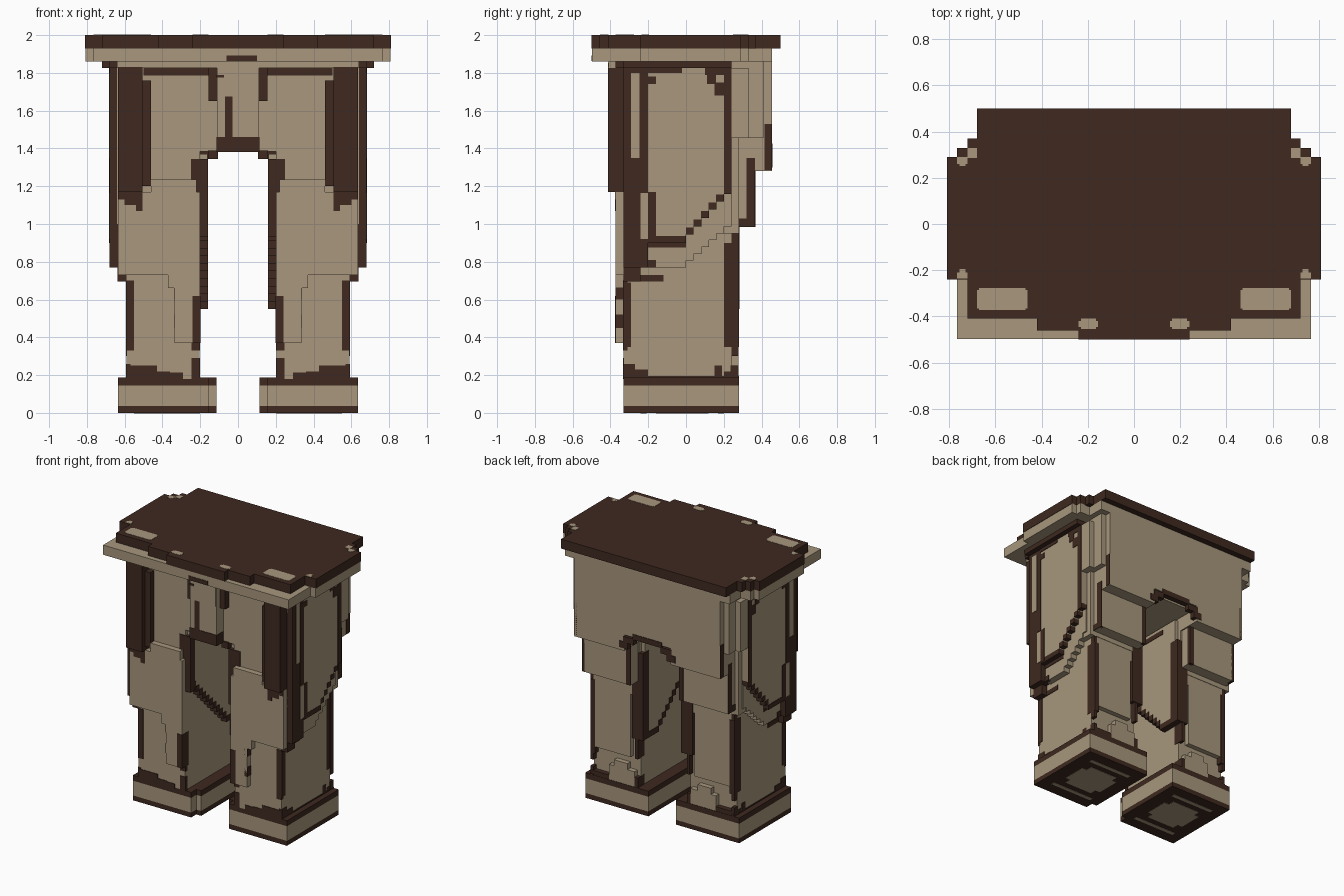
import bpy
import bmesh


def material(name, color):
    m = bpy.data.materials.new(name)
    m.diffuse_color = (*color, 1)
    return m


TAN = material("tan cloth", (0.392, 0.313, 0.207))
BROWN = material("dark brown trim", (0.049, 0.022, 0.014))
E = 0.004  # thickness of painted plates


def finish(name, bm, mat, mirror):
    me = bpy.data.meshes.new(name)
    bmesh.ops.recalc_face_normals(bm, faces=bm.faces)
    bm.to_mesh(me)
    bm.free()
    me.materials.append(mat)
    ob = bpy.data.objects.new(name, me)
    bpy.context.collection.objects.link(ob)
    if mirror:
        mod = ob.modifiers.new("mirror", 'MIRROR')
        mod.use_mirror_merge = False


def boxes(name, mat, items, mirror=True):
    """Each item is x0, x1, y0, y1, z0, z1."""
    bm = bmesh.new()
    for x0, x1, y0, y1, z0, z1 in items:
        vs = bmesh.ops.create_cube(bm, size=1)["verts"]
        for v in vs:
            v.co = (x1 if v.co.x > 0 else x0, y1 if v.co.y > 0 else y0,
                    z1 if v.co.z > 0 else z0)
    finish(name, bm, mat, mirror)


def slab(name, mat, half, z0, z1):
    """Extrude a symmetric outline given by its right half."""
    bm = bmesh.new()
    pts = half + [(-x, y) for x, y in reversed(half)]
    f = bm.faces.new([bm.verts.new((x, y, z0)) for x, y in pts])
    top = bmesh.ops.extrude_face_region(bm, geom=[f])["geom"]
    for v in top:
        if isinstance(v, bmesh.types.BMVert):
            v.co.z = z1
    # close the underside if the extrusion consumed it
    bmesh.ops.holes_fill(bm, edges=[e for e in bm.edges if e.is_boundary], sides=0)
    finish(name, bm, mat, False)


def side(name, mat, x, items):
    """Thin plates on an outward side face: y0, y1, z0, z1."""
    boxes(name, mat, [(x - 0.02, x + E, *i) for i in items])


def front(name, mat, y, items):
    """Thin plates on a front face: x0, x1, z0, z1."""
    boxes(name, mat, [(a, b, y - E, y + 0.02, c, d) for a, b, c, d in items])


def back(name, mat, y, items):
    boxes(name, mat, [(a, b, y - 0.02, y + E, c, d) for a, b, c, d in items])


# Waist: dark lid over a tan band
slab("waist_lid", BROWN, [(.24, -.5), (.24, -.46), (.42, -.46), (.42, -.41), (.72, -.41),
     (.72, -.24), (.81, -.24), (.81, .29), (.765, .29), (.765, .33), (.72, .33),
     (.72, .37), (.68, .37), (.68, .5)], 1.93, 2.0)
slab("waist_band", TAN, [(.765, -.497), (.765, -.24), (.807, -.24), (.807, .29), (.765, .29),
     (.765, .33), (.68, .33), (.68, .455)], 1.86, 1.932)
Z = (1.98, 2.002)
boxes("lid_patches", TAN, [
    (.46, .68, -.365, -.285, *Z), (.47, .67, -.373, -.276, *Z),
    (.155, .24, -.445, -.42, *Z), (.165, .23, -.455, -.41, *Z),
    (.72, .765, -.235, -.21, *Z), (.73, .755, -.21, -.195, *Z),
    (.72, .765, .26, .29, *Z), (.73, .755, .25, .26, *Z), (.68, .72, .285, .33, *Z)])
boxes("under_band", TAN, [(-.64, .64, -.41, .40, 1.825, 1.865)], False)
boxes("under_band_ends", BROWN, [(.62, .72, -.33, .24, 1.825, 1.865),
                                 (.6, .68, -.372, -.32, 1.825, 1.865)])
front("band_shadow_strip", BROWN, -.33, [(.11, .5, 1.785, 1.826)])

# Hips and seat
boxes("hip_core", TAN, [(-.2, .2, -.33, .40, 1.385, 1.85)], False)
boxes("seat_panel", TAN, [(-.2, .2, .2, .455, 1.40, 1.865)], False)
boxes("seat_sides", TAN, [(.19, .6, .2, .455, 1.28, 1.865), (.55, .64, .2, .41, 1.455, 1.865),
                          (.55, .68, .2, .33, 1.455, 1.825)])
boxes("seat_arch_trim", BROWN, [(0, .12, .42, .459, 1.385, 1.425),
                                (.11, .2, .42, .459, 1.345, 1.39),
                                (.16, .23, .42, .459, 1.3, 1.35),
                                (.11, .2, -.30, -.26, 1.345, 1.39)])
side("seat_edge_trim", BROWN, .6, [(.415, .455, 1.285, 1.53)])

# Front flap with its buckle
boxes("front_flap", TAN, [(-.11, .11, -.408, -.3, 1.385, 1.865)], False)
boxes("buckle", TAN, [(-.075, .105, -.414, -.38, 1.675, 1.855)], False)
boxes("flap_trim", BROWN, [
    (-.113, .113, -.412, -.3, 1.38, 1.46), (-.07, -.03, -.412, -.3, 1.46, 1.68),
    (-.06, .1, -.5, -.48, 1.862, 1.893), (-.113, -.07, -.412, -.33, 1.775, 1.79)], False)
boxes("flap_side_trim", BROWN, [(.105, .155, -.372, -.3, 1.65, 1.83),
                                (.105, .16, -.345, -.3, 1.345, 1.39)])

# Thighs and shins
boxes("thigh", TAN, [(.2, .64, -.33, .24, 1.0, 1.85), (.19, .63, .2, .28, .95, 1.85)])
boxes("thigh_back", TAN, [(.2, .6, .2, .365, .985, 1.45)])
boxes("shin", TAN, [(.205, .59, -.33, .24, .18, 1.02)])
boxes("shin_back_panels", TAN, [(.265, .588, .2, .277, .4, 1.0), (.205, .59, .2, .277, .87, 1.0),
                                (.23, .44, .2, .277, .18, .3), (.29, .4, .2, .277, .29, .345)])
boxes("knee_guard", TAN, [(.2, .635, -.372, -.3, .73, 1.17), (.22, .46, -.372, -.3, 1.16, 1.235),
                          (.2, .335, -.372, -.3, .37, .74), (.33, .37, -.372, -.3, .66, .74)])

# Inner leg panel: bottom edge steps down toward the back
inner, inner_edge = [], []
for i in range(15):
    y0 = -.31 + .04 * i
    z0 = max(.55, .95 - .04 * i)
    if y0 < .23:
        inner.append((.162, .25, y0, y0 + .041, z0 + .04, 1.37))
        inner_edge.append((.158, .25, y0, y0 + .041, z0, z0 + .042))
boxes("inner_panel", TAN, inner)
boxes("inner_panel_edge", BROWN, inner_edge + [
    (.158, .25, -.335, -.28, .93, 1.345), (.158, .25, -.28, .12, 1.31, 1.345),
    (.158, .25, .21, .282, .55, 1.2)])
boxes("shin_front_inner_trim", BROWN, [(.198, .24, -.375, -.3, .37, .62)])

# Dark corner columns along the outside front
boxes("corner_column", BROWN, [(.505, .635, -.412, -.3, 1.17, 1.83),
                               (.46, .51, -.375, -.3, 1.2, 1.76),
                               (.6, .68, -.33, -.2, .77, 1.83),
                               (.58, .638, -.33, -.24, .695, .79)])
front("corner_column_points", BROWN, -.372, [
    (.505, .6, 1.1, 1.18), (.505, .54, 1.07, 1.11), (.6, .635, 1.13, 1.18)])

# Stepped outer panel: two layers rising to the back
N = 11
outer, edge, under = [], [], []
for i in range(N):
    y0 = -.2 + .04 * i
    z0 = .905 + max(0, i - 4) * .044
    outer.append((.6, .68, y0, y0 + .041, z0 + .03, 1.827))
    edge.append((.6, .682, y0, y0 + .041, z0 - .005, z0 + .032))
    z1 = .77 + max(0, i - 4) * .036
    under.append((.55, .64, y0, y0 + .041, z1, 1.1))
boxes("outer_panel", TAN, outer)
boxes("outer_panel_edge", BROWN, edge)
boxes("outer_panel_underlayer", TAN, under)
side("outer_panel_outline", BROWN, .68, [
    (-.24, -.2, 1.17, 1.78), (-.2, -.16, .91, 1.17), (-.2, -.16, 1.74, 1.78),
    (-.2, -.02, 1.8, 1.83), (.2, .24, 1.16, 1.83), (.1, .2, 1.79, 1.83),
    (.11, .16, 1.74, 1.79), (.15, .2, 1.68, 1.75)])
side("outer_panel_stripes", TAN, .68, [(-.29, -.245, 1.35, 1.8), (-.24, -.2, .92, 1.165)])
side("outer_panel_base", BROWN, .64, [(-.2, -.16, .77, .81), (-.2, 0, .875, .92)])

# Dark edges on the backs and lower legs
side("thigh_back_trim", BROWN, .6, [(.32, .365, .985, 1.35), (.28, .32, .985, 1.03)])
back("thigh_back_inner_trim", BROWN, .365, [(.2, .235, .985, 1.3)])
side("shin_trim", BROWN, .59, [
    (.24, .278, .3, .95), (-.332, -.29, .35, .69), (-.24, -.12, .695, .73),
    (-.332, -.2, .18, .23), (-.332, -.27, .22, .26), (-.2, .28, .18, .195),
    (.15, .19, .19, .25), (.235, .277, .18, .25)])
side("knee_tongue_trim", BROWN, .335, [(-.372, -.33, .45, .52), (-.372, -.33, .6, .66)])
front("shin_front_trim", BROWN, -.33, [
    (.55, .592, .33, .7), (.43, .592, .18, .25), (.36, .44, .18, .22),
    (.2, .245, .18, .29), (.2, .245, .33, .38), (.29, .36, .18, .215)])
boxes("shin_back_trim", BROWN, [
    (.555, .592, .2, .281, .35, .9), (.203, .225, .2, .278, .4, .88),
    (.44, .592, .2, .278, .18, .22), (.203, .232, .2, .278, .18, .26)])

# Feet: tan block between dark sole and dark top rim
foot = [(.155, .635, -.33, .28), (.115, .2, -.27, .28)]
boxes("sole", BROWN, [(*f, 0, .036) for f in foot])
boxes("foot", TAN, [(*f, .035, .146) for f in foot])
boxes("foot_rim", BROWN, [(*f, .145, .187) for f in foot])

# Sole tread patches
boxes("sole_tread", TAN, [(.26, .49, -.16, .12, -.002, .02), (.22, .53, -.11, .07, -.002, .02),
                          (.2, .55, .17, .2, -.002, .02), (.2, .55, -.24, -.21, -.002, .02)])
